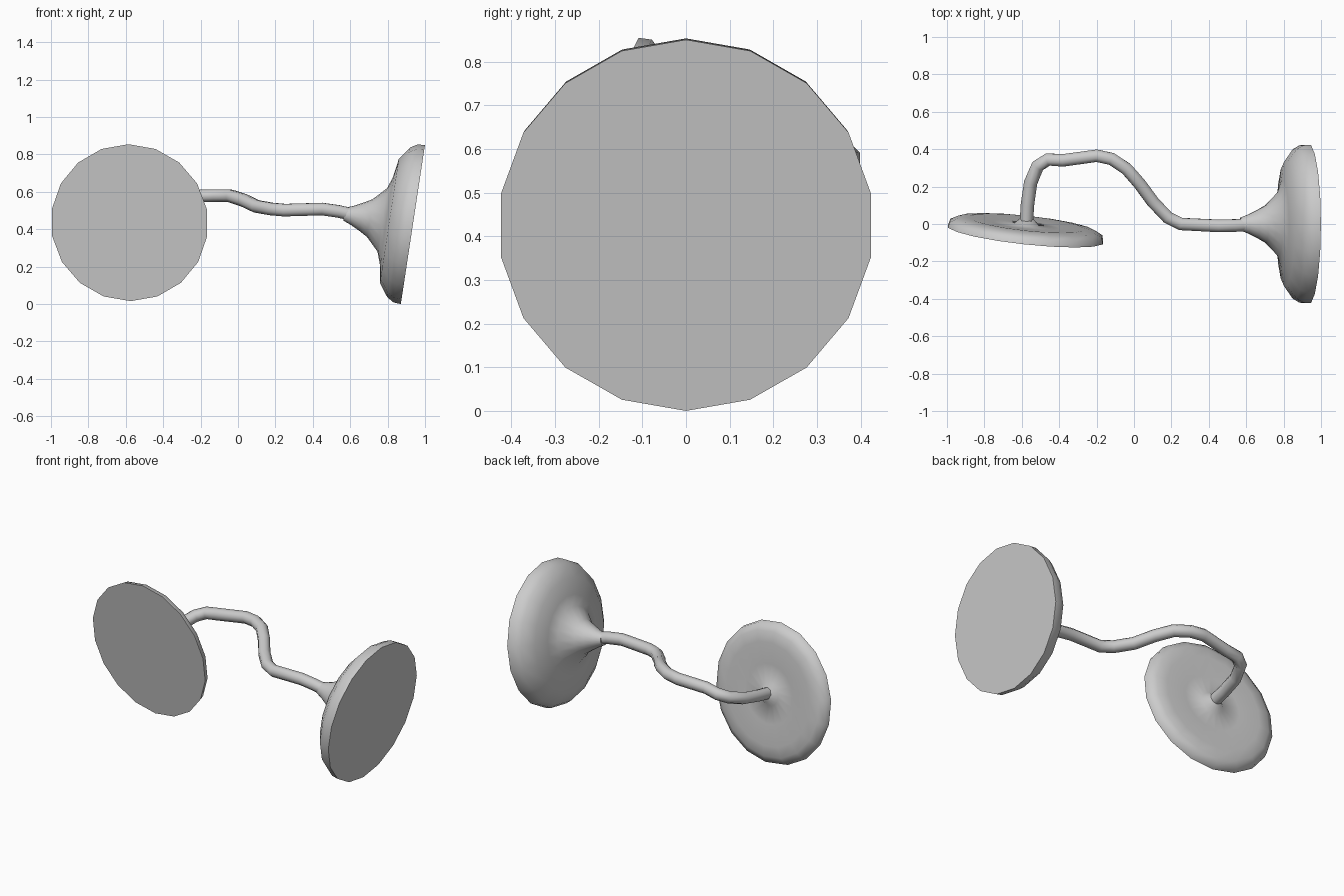
import bpy, math
from mathutils import Vector

if "Cube" in bpy.data.objects:
    bpy.data.objects.remove(bpy.data.objects["Cube"])

SIDES = 18


def smooth(obj, angle):
    bpy.ops.object.select_all(action='DESELECT')
    obj.select_set(True)
    bpy.context.view_layer.objects.active = obj
    bpy.ops.object.shade_smooth_by_angle(angle=math.radians(angle))


def lathe(name, profile, centre, axis):
    """Spin (distance, radius) pairs round an axis, capping both ends."""
    q = Vector(axis).to_track_quat('Z', 'Y')
    verts, faces = [], []
    for d, r in profile:
        for i in range(SIDES):
            a = 2 * math.pi * (i + 0.5) / SIDES
            p = Vector((r * math.cos(a), r * math.sin(a), d))
            verts.append(Vector(centre) + q @ p)
    for k in range(len(profile) - 1):
        for i in range(SIDES):
            j = (i + 1) % SIDES
            faces.append((k * SIDES + i, k * SIDES + j,
                          (k + 1) * SIDES + j, (k + 1) * SIDES + i))
    last = (len(profile) - 1) * SIDES
    faces.append(tuple(reversed(range(SIDES))))
    faces.append(tuple(range(last, last + SIDES)))
    mesh = bpy.data.meshes.new(name)
    mesh.from_pydata(verts, [], faces)
    obj = bpy.data.objects.new(name, mesh)
    bpy.context.collection.objects.link(obj)
    smooth(obj, 50)
    return obj


# Flared bell on the right, flat face turned slightly downward
lathe("flared_bell",
      [(0, 0.43), (0.04, 0.427), (0.077, 0.405), (0.127, 0.335),
       (0.143, 0.236), (0.165, 0.172), (0.233, 0.102), (0.277, 0.077),
       (0.327, 0.052), (0.37, 0.035)],
      (0.935, 0, 0.425), (-0.989, 0, 0.15))

# Thin disc on the left, facing forward
lathe("flat_disc",
      [(0, 0.423), (0.03, 0.415), (0.052, 0.375), (0.06, 0.31),
       (0.05, 0.18), (0.052, 0.07), (0.085, 0.035)],
      (-0.58, -0.055, 0.435), (0.108, 1, 0.13))

# Winding tube joining the two
path = [(-0.576, -0.01, 0.45), (-0.57, 0.10, 0.47), (-0.553, 0.22, 0.495),
        (-0.515, 0.31, 0.525), (-0.46, 0.345, 0.545), (-0.38, 0.34, 0.56),
        (-0.20, 0.365, 0.578), (-0.12, 0.348, 0.58), (-0.04, 0.295, 0.578),
        (0.03, 0.215, 0.555), (0.10, 0.12, 0.522), (0.18, 0.035, 0.508),
        (0.25, 0.0, 0.502), (0.45, -0.01, 0.508), (0.54, -0.008, 0.495),
        (0.61, -0.003, 0.478)]
curve = bpy.data.curves.new("winding_tube", 'CURVE')
curve.dimensions = '3D'
curve.bevel_depth = 0.036
curve.bevel_resolution = 2
curve.use_fill_caps = True
spline = curve.splines.new('POLY')
spline.points.add(len(path) - 1)
for point, co in zip(spline.points, path):
    point.co = (*co, 1)
tube = bpy.data.objects.new("winding_tube", curve)
bpy.context.collection.objects.link(tube)
bpy.ops.object.select_all(action='DESELECT')
tube.select_set(True)
bpy.context.view_layer.objects.active = tube
bpy.ops.object.convert(target='MESH')
smooth(bpy.context.view_layer.objects.active, 60)
